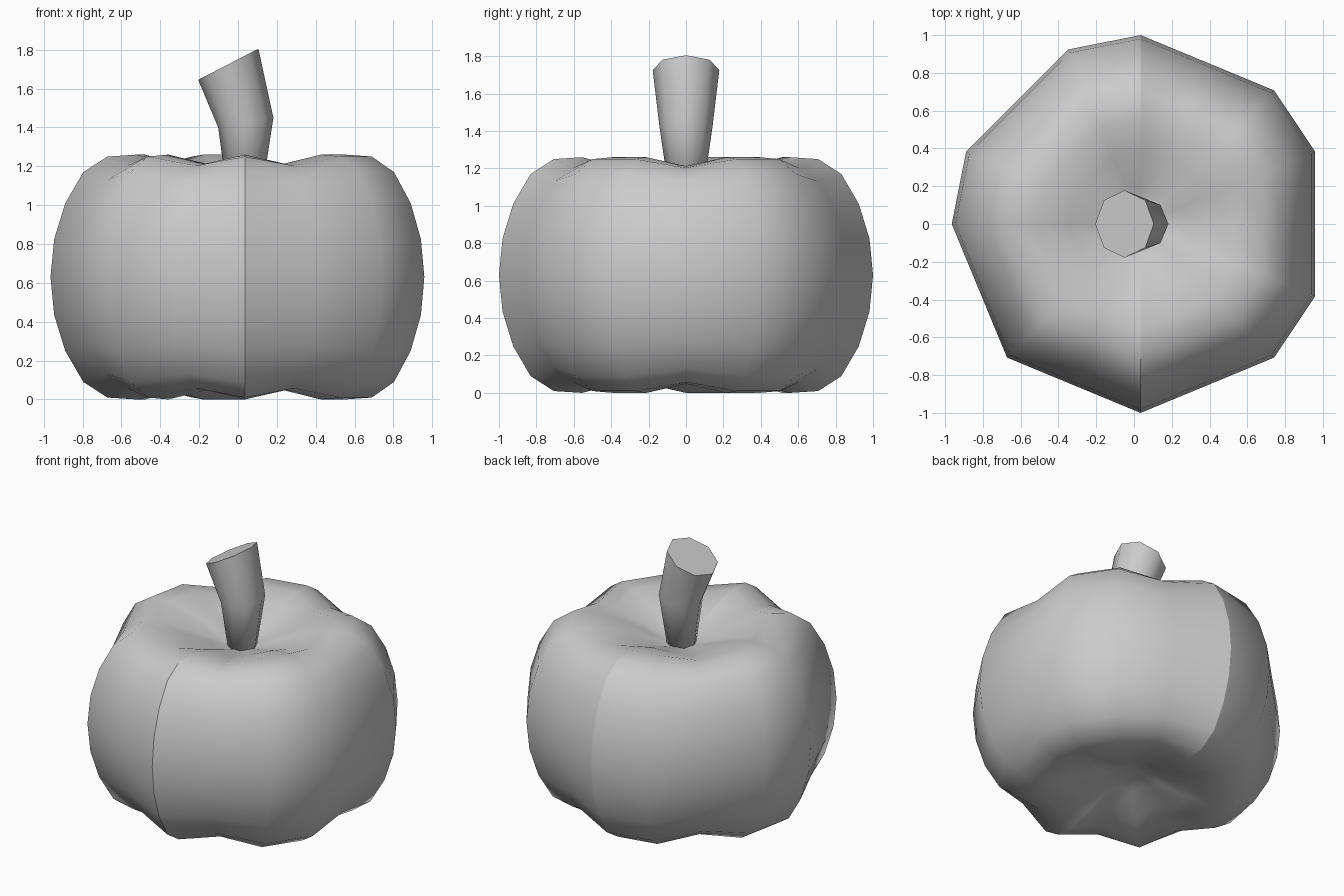
import bpy, bmesh, math

if "Cube" in bpy.data.objects:
    bpy.data.objects.remove(bpy.data.objects["Cube"])

CX, MID, SEG = 0.035, 0.63, 16
GROOVES = {0, 3, 6, 9, 11, 13}      # segment numbers (of 16) pulled in as grooves
# half profile from equator to the dimple: radius, height above the middle
HALF = [(1.0, 0), (0.981, 0.195), (0.924, 0.38), (0.831, 0.54), (0.707, 0.62),
        (0.556, 0.63), (0.383, 0.585), (0.195, 0.515)]
POLE = 0.445


def finish(bm, name):
    bmesh.ops.recalc_face_normals(bm, faces=bm.faces[:])
    for f in bm.faces:
        f.smooth = True
    me = bpy.data.meshes.new(name)
    bm.to_mesh(me)
    bm.free()
    ob = bpy.data.objects.new(name, me)
    bpy.context.collection.objects.link(ob)
    return ob


def bridge(bm, rings):
    n = len(rings[0])
    for a, b in zip(rings, rings[1:]):
        for i in range(n):
            j = (i + 1) % n
            bm.faces.new((a[i], a[j], b[j], b[i]))


# pumpkin body: ribbed sphere with dimpled poles
bm = bmesh.new()
profile = [(r, -h) for r, h in reversed(HALF[1:])] + HALF
rings = []
for r, h in profile:
    ring = []
    for i in range(SEG):
        a = math.tau * i / SEG
        s = 0.924 if i in GROOVES else 1.0
        sz = s if r > 0.3 else (1 + s) / 2
        ring.append(bm.verts.new((CX + r * s * math.cos(a), r * s * math.sin(a), MID + h * sz)))
    rings.append(ring)
bridge(bm, rings)
for ring, z in ((rings[0], MID - POLE), (rings[-1], MID + POLE)):
    pole = bm.verts.new((CX, 0, z))
    for i in range(SEG):
        bm.faces.new((ring[i], ring[(i + 1) % SEG], pole))
# sharp front and back ridges
for i in (4, 12):
    for a, b in zip(rings, rings[1:]):
        bm.edges.get((a[i], b[i])).smooth = False
finish(bm, "pumpkin_body")

# stem: three tilted eight-sided rings (centre x, z, half-width vector x, z, depth radius)
bm = bmesh.new()
rings = []
for x, z, ux, uz, ry in ((0.033, 1.03, 0.085, 0, 0.085),
                         (0.04, 1.425, 0.142, 0.025, 0.142),
                         (-0.05, 1.725, 0.155, 0.08, 0.178)):
    rings.append([bm.verts.new((x + ux * math.cos(a), ry * math.sin(a), z + uz * math.cos(a)))
                  for a in (math.tau * i / 8 for i in range(8))])
bridge(bm, rings)
bm.faces.new(rings[0])
cap = bm.faces.new(rings[-1])
for e in cap.edges:
    e.smooth = False
finish(bm, "stem")
